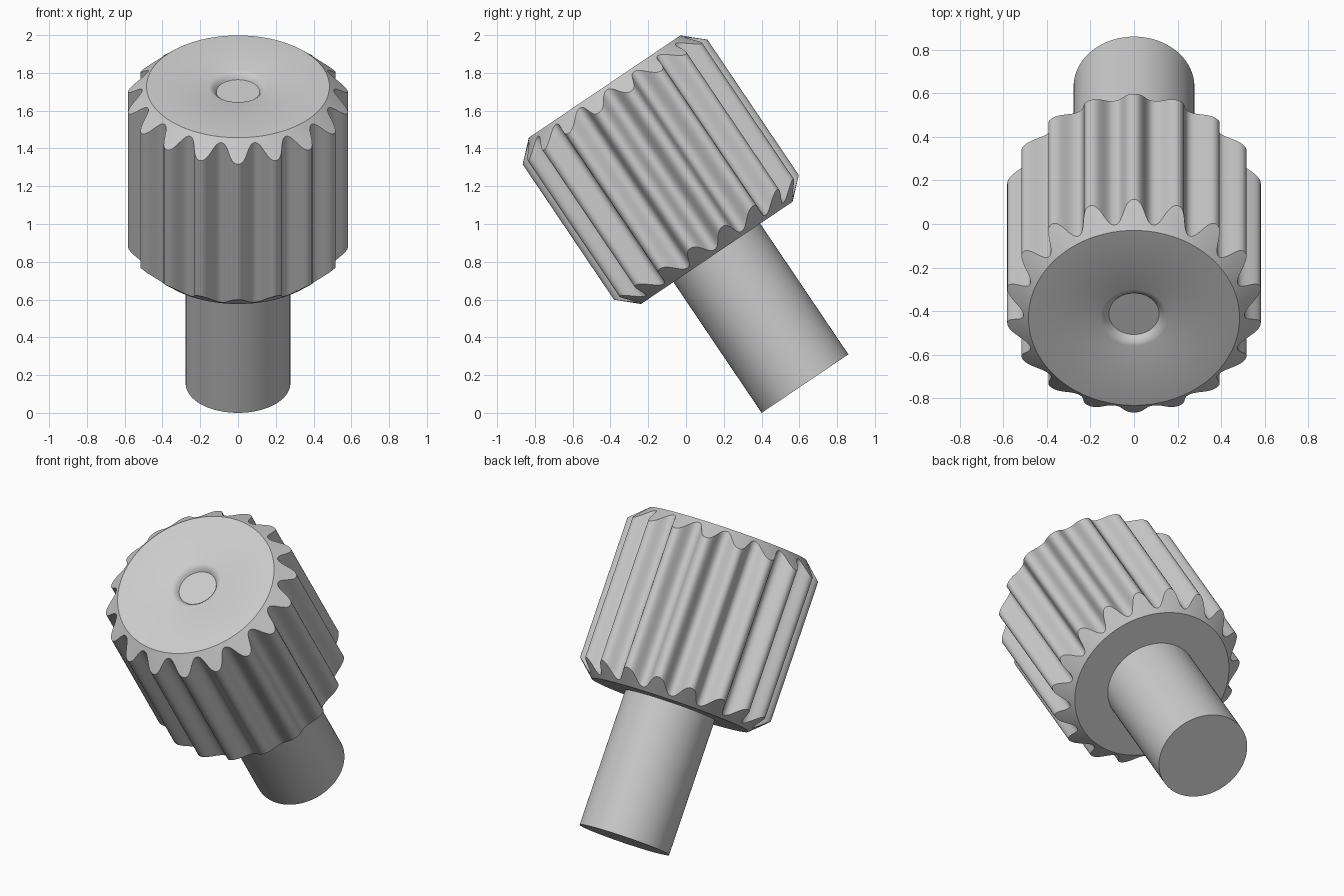
import bpy, bmesh
from math import radians, sin, cos, tanh, pi
from mathutils import Matrix

cube = bpy.data.objects.get("Cube")
if cube:
    bpy.data.objects.remove(cube, do_unlink=True)

TEETH, STEPS = 18, 20
SEGMENTS = TEETH * STEPS
TIP, ROOT, FACE = 0.59, 0.507, 0.484      # tooth tip, valley and flat face radii
BOTTOM, TOP = 0.835, 1.897                # head ends along the axis
SHAFT = 0.277
TILT = Matrix.Translation((0, 0.63, 0.155)) @ Matrix.Rotation(radians(34), 4, 'X')

grey = bpy.data.materials.new("plain grey")
grey.use_nodes = True
colour = (0.6, 0.6, 0.6, 1)
grey.diffuse_color = colour
grey.node_tree.nodes["Principled BSDF"].inputs["Base Color"].default_value = colour


def tooth_radius(angle):
    """Rounded tooth wave around the rim."""
    wave = tanh(0.9 * cos(TEETH * angle)) / tanh(0.9)
    return (TIP + ROOT) / 2 + (TIP - ROOT) / 2 * wave


def lathe(name, rings, segments):
    """Skin a stack of rings; each ring maps an angle to (radius, height)."""
    bm = bmesh.new()
    loops = []
    for ring in rings:
        loop = []
        for i in range(segments):
            a = 2 * pi * i / segments
            r, h = ring(a)
            loop.append(bm.verts.new((r * sin(a), r * cos(a), h)))
        loops.append(loop)
    for low, high in zip(loops, loops[1:]):
        for i in range(segments):
            j = (i + 1) % segments
            bm.faces.new((low[i], low[j], high[j], high[i]))
    bm.faces.new(loops[0])
    bm.faces.new(loops[-1])
    bmesh.ops.recalc_face_normals(bm, faces=bm.faces)
    mesh = bpy.data.meshes.new(name)
    bm.to_mesh(mesh)
    bm.free()
    mesh.materials.append(grey)
    obj = bpy.data.objects.new(name, mesh)
    bpy.context.collection.objects.link(obj)
    obj.matrix_world = TILT
    bpy.ops.object.select_all(action='DESELECT')
    obj.select_set(True)
    bpy.context.view_layer.objects.active = obj
    bpy.ops.object.shade_smooth_by_angle(angle=radians(32))
    return obj


def circle(r, h):
    return lambda a: (r, h)


def chamfer(end, direction):
    """Edge where the sloped rim meets the tooth wave."""
    def ring(a):
        r = tooth_radius(a)
        return r, end + direction * (r - FACE) * 0.93
    return ring


# Toothed head with sloped rims and a shallow round dimple in the top
dimple = [(0.155, 0), (0.139, 0.006), (0.125, 0.018), (0.115, 0.034)]
head_rings = [circle(SHAFT, BOTTOM), circle(FACE, BOTTOM), chamfer(BOTTOM, 1),
              chamfer(TOP, -1), circle(FACE, TOP)]
head_rings += [circle(r, TOP - depth) for r, depth in dimple]
lathe("toothed_head", head_rings, SEGMENTS)

# Plain round shaft, reaching a little into the head
lathe("shaft", [circle(SHAFT, 0), circle(SHAFT, BOTTOM + 0.02)], 96)
